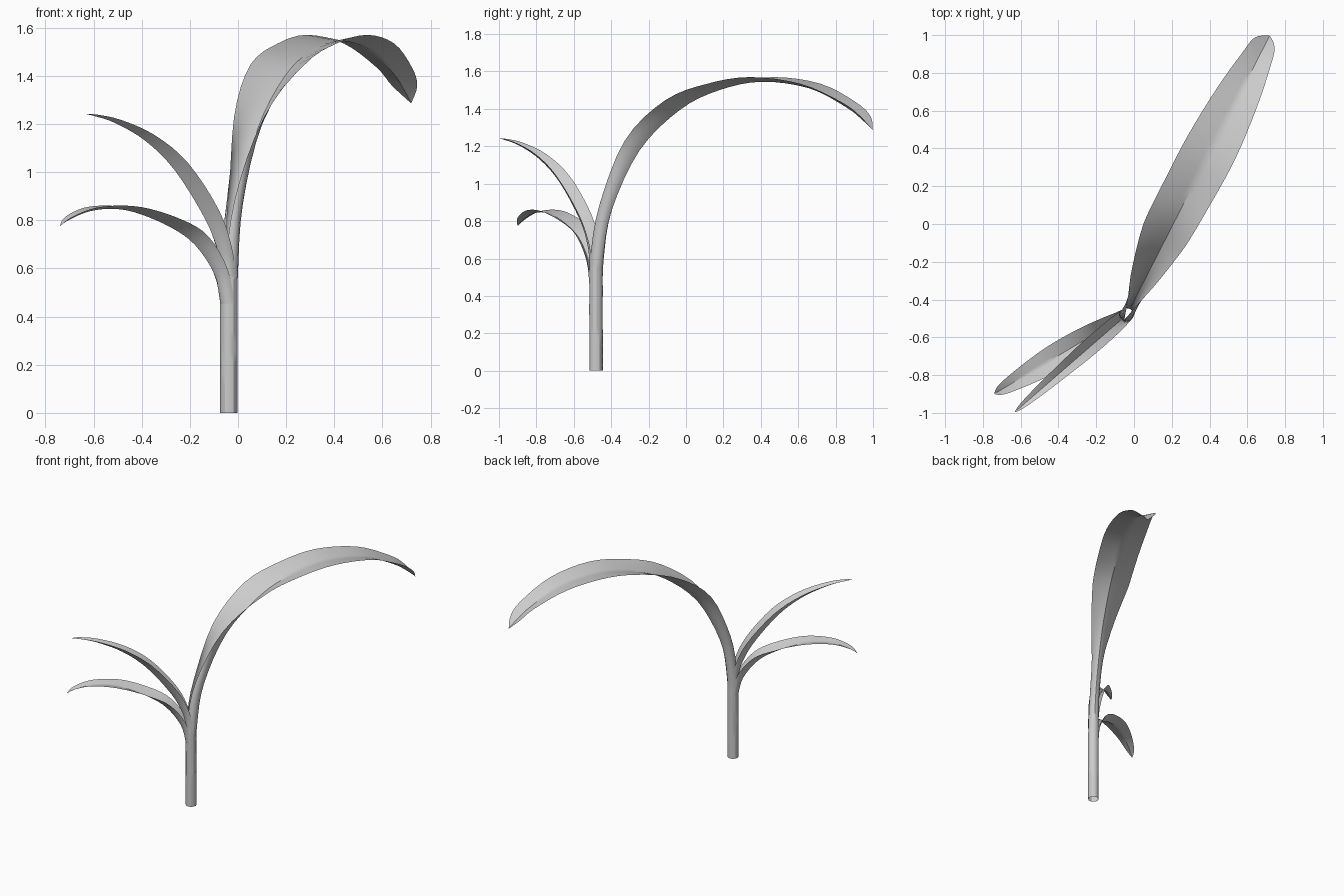
import bpy, bmesh, math
from mathutils import Vector

cube = bpy.data.objects.get("Cube")
if cube:
    bpy.data.objects.remove(cube, do_unlink=True)

mat = bpy.data.materials.new("plain_grey")
mat.use_nodes = True
GREY = (0.6, 0.6, 0.6, 1.0)
mat.diffuse_color = GREY
mat.node_tree.nodes["Principled BSDF"].inputs["Base Color"].default_value = GREY

AXIS = Vector((-0.038, -0.481, 0.0))   # centre line of the stem
RADIUS = 0.036
STEPS, HALF = 4, 6                     # rings per key span, strips per half blade


def smooth_keys(keys):
    """Catmull-Rom interpolation of every value in the key rows."""
    rows = []
    for i in range(len(keys) - 1):
        a, b = keys[max(i - 1, 0)], keys[i]
        c, d = keys[i + 1], keys[min(i + 2, len(keys) - 1)]
        for k in range(STEPS):
            t = k / STEPS
            rows.append([0.5 * (2 * q + (r - p) * t + (2 * p - 5 * q + 4 * r - s) * t * t
                                + (3 * q - p - 3 * r + s) * t ** 3)
                         for p, q, r, s in zip(a, b, c, d)])
    rows.append(list(keys[-1]))
    return rows


def leaf(name, tip_xy, keys, wrap):
    """Key row: reach, height, left width, right width, fold depth, openness.
    The section changes from an arc around the stem to an open folded blade."""
    out = Vector((tip_xy[0], tip_xy[1], 0)) - AXIS
    out.normalize()
    side = Vector((out.y, -out.x, 0))
    rows = smooth_keys(keys)
    bm = bmesh.new()
    rings = []
    for i, (reach, z, wl, wr, fold, opened) in enumerate(rows):
        p, q = rows[max(i - 1, 0)], rows[min(i + 1, len(rows) - 1)]
        tan = Vector((q[0] - p[0], q[1] - p[1])).normalized()
        up = out * -tan.y + Vector((0, 0, tan.x))
        opened = min(max(opened, 0), 1)
        ring = []
        for j in range(-HALF, HALF + 1):
            u = abs(j) / HALF
            sign = 1 if j > 0 else -1
            ang = u * math.pi * wrap
            width = wr if j > 0 else wl
            x = (1 - opened) * RADIUS * math.sin(ang) + opened * width * u
            h = (1 - opened) * RADIUS * (1 - math.cos(ang)) + opened * fold * u
            ring.append(bm.verts.new(AXIS + out * reach + Vector((0, 0, z))
                                     + side * (sign * x) + up * h))
        rings.append(ring)
    for r0, r1 in zip(rings, rings[1:]):
        for j in range(2 * HALF):
            bm.faces.new((r0[j], r0[j + 1], r1[j + 1], r1[j]))
    bmesh.ops.remove_doubles(bm, verts=bm.verts, dist=0.0004)
    bmesh.ops.recalc_face_normals(bm, faces=bm.faces)
    mesh = bpy.data.meshes.new(name)
    bm.to_mesh(mesh)
    bm.free()
    mesh.materials.append(mat)
    ob = bpy.data.objects.new(name, mesh)
    bpy.context.collection.objects.link(ob)
    bpy.ops.object.select_all(action='DESELECT')
    ob.select_set(True)
    bpy.context.view_layer.objects.active = ob
    bpy.ops.object.shade_smooth_by_angle(angle=math.radians(30))
    return ob


# Rolled stem that unrolls into the tall arching leaf
leaf("stem_and_tall_leaf", (0.72, 1.0), [
    (0.036, 0.00, 0.036, 0.036, 0.07, 0),
    (0.036, 0.20, 0.036, 0.036, 0.07, 0),
    (0.036, 0.40, 0.036, 0.036, 0.07, 0),
    (0.042, 0.60, 0.036, 0.036, 0.07, 0),
    (0.095, 0.86, 0.055, 0.045, 0.075, 0.3),
    (0.263, 1.18, 0.105, 0.080, 0.08, 0.75),
    (0.506, 1.396, 0.142, 0.112, 0.06, 1),
    (0.74, 1.50, 0.147, 0.128, 0.035, 1),
    (0.995, 1.545, 0.145, 0.135, 0.025, 1),
    (1.28, 1.51, 0.122, 0.113, 0.025, 1),
    (1.50, 1.41, 0.088, 0.078, 0.03, 1),
    (1.60, 1.34, 0.066, 0.052, 0.025, 1),
    (1.66, 1.288, 0.002, 0.002, 0.0, 1)], 1.0)

# Lower drooping side leaf
leaf("lower_leaf", (-0.74, -0.90), [
    (0.035, 0.45, 0.03, 0.03, 0.04, 0),
    (0.068, 0.573, 0.045, 0.045, 0.055, 0.3),
    (0.163, 0.697, 0.058, 0.058, 0.05, 0.8),
    (0.28, 0.77, 0.068, 0.068, 0.035, 1),
    (0.43, 0.826, 0.072, 0.072, 0.022, 1),
    (0.548, 0.847, 0.064, 0.064, 0.014, 1),
    (0.67, 0.838, 0.048, 0.048, 0.014, 1),
    (0.77, 0.803, 0.028, 0.028, 0.012, 1),
    (0.816, 0.776, 0.002, 0.002, 0.0, 1)], 0.55)

# Upper narrow side leaf
leaf("upper_leaf", (-0.63, -0.995), [
    (0.035, 0.56, 0.03, 0.03, 0.04, 0),
    (0.055, 0.66, 0.04, 0.04, 0.055, 0.3),
    (0.132, 0.807, 0.046, 0.046, 0.055, 0.8),
    (0.295, 1.005, 0.046, 0.046, 0.045, 1),
    (0.456, 1.128, 0.038, 0.038, 0.03, 1),
    (0.623, 1.203, 0.027, 0.027, 0.015, 1),
    (0.74, 1.233, 0.014, 0.014, 0.006, 1),
    (0.783, 1.24, 0.002, 0.002, 0.0, 1)], 0.55)
